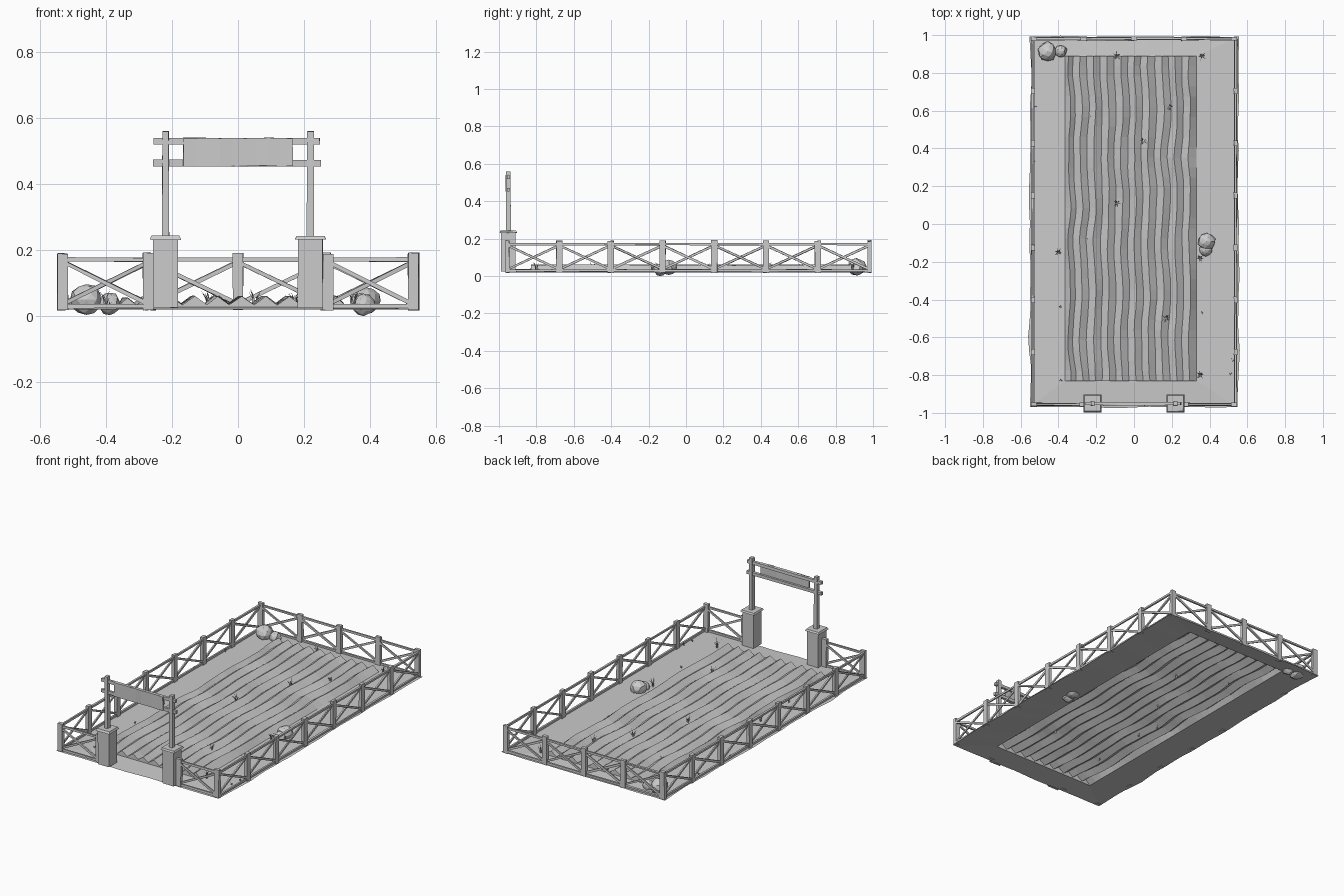
import bpy, bmesh, math, random
from mathutils import Vector, Matrix, noise

if "Cube" in bpy.data.objects:
    bpy.data.objects.remove(bpy.data.objects["Cube"])

random.seed(7)
UP = Vector((0, 0, 1))


def finish(name, bm, jitter=0.0):
    for v in bm.verts:
        v.co += Vector([random.uniform(-jitter, jitter) for _ in range(3)])
    me = bpy.data.meshes.new(name)
    bm.to_mesh(me)
    bm.free()
    ob = bpy.data.objects.new(name, me)
    bpy.context.collection.objects.link(ob)
    return ob


def box(bm, c, size, taper=1.0):
    vs = bmesh.ops.create_cube(bm, size=1)['verts']
    for v in vs:
        k = taper if v.co.z > 0 else 1.0
        v.co = Vector((v.co.x * size[0] * k, v.co.y * size[1] * k, v.co.z * size[2])) + Vector(c)


def beam(bm, a, b, side, width, depth):
    # box from a to b; depth runs along the horizontal vector side
    x = (b - a).normalized()
    z = x.cross(side).normalized()
    m = Matrix((x * (b - a).length, side * depth, z * width)).transposed().to_4x4()
    bmesh.ops.create_cube(bm, size=1, matrix=Matrix.Translation((a + b) / 2) @ m)


def fence(name, p0, p1, panels, start_post=True, end_post=True):
    bm = bmesh.new()
    p0, p1 = Vector(p0), Vector(p1)
    side = UP.cross((p1 - p0).normalized())
    pts = [p0.lerp(p1, i / panels) for i in range(panels + 1)]
    for i, p in enumerate(pts):
        if (i == 0 and not start_post) or (i == panels and not end_post):
            continue
        beam(bm, p + UP * 0.018, p + UP * random.uniform(0.186, 0.193), side, 0.032, 0.02)
    for a, b in zip(pts, pts[1:]):
        for z in (0.03, 0.171):
            beam(bm, a + UP * z, b + UP * z, side, 0.012, 0.011)
        for za, zb, off in ((0.036, 0.164, 0.004), (0.164, 0.036, -0.004)):
            beam(bm, a + UP * za + side * off, b + UP * zb + side * off, side, 0.012, 0.008)
    return finish(name, bm, 0.0013)


# furrowed soil: zigzag ridges with wavy lines, ends closed by skirts
XL, XR, Y0, Y1, RIM = -0.365, 0.33, -0.83, 0.89, 0.027
PITCH, ROWS = 0.0718, 32
cols = [(XR - PITCH * k / 2, 0.06 if k % 2 else 0.034) for k in range(19)]
cols += [(-0.342, 0.055), (XL, RIM)]
cols[0] = (XR, RIM)
bm = bmesh.new()
grid = []
for j in range(ROWS + 1):
    y = Y0 + (Y1 - Y0) * j / ROWS
    row = []
    for i, (x, z) in enumerate(cols):
        edge = i in (0, len(cols) - 1)
        wob = 0 if edge else 0.006 * math.sin(y * 13) + 0.008 * noise.noise((x * 9, y * 7, 1))
        dz = 0 if edge else 0.004 * noise.noise((x * 12, y * 6, 5))
        row.append(bm.verts.new((x + wob, y, z + dz)))
    grid.append(row)
for r0, r1 in zip(grid, grid[1:]):
    for i in range(len(cols) - 1):
        bm.faces.new((r0[i + 1], r0[i], r1[i], r1[i + 1]))
for row, flip in ((grid[0], 1), (grid[-1], 0)):
    low = [bm.verts.new((v.co.x, v.co.y, RIM)) for v in row]
    for i in range(len(row) - 1):
        f = [row[i], row[i + 1], low[i + 1], low[i]]
        bm.faces.new(f[::-1] if flip else f)
bmesh.ops.recalc_face_normals(bm, faces=bm.faces)
finish("furrows", bm)

# ground sheet: ring with a ragged outer edge around the furrows
bm = bmesh.new()


def rect_loop(x0, x1, y0, y1, nx=14, ny=26):
    c = [Vector((x0, y0)), Vector((x1, y0)), Vector((x1, y1)), Vector((x0, y1))]
    return [c[s].lerp(c[(s + 1) % 4], i / n)
            for s, n in enumerate((nx, ny, nx, ny)) for i in range(n)]


outer = []
for p in rect_loop(-0.551, 0.553, -0.971, 0.993):
    w = 1 + 0.022 * noise.noise((p.x * 6, p.y * 6, 3))
    wy = 1 + 0.008 * noise.noise((p.x * 7, p.y * 7, 9))
    outer.append(bm.verts.new((p.x * w, p.y * wy, 0.02)))
inner = [bm.verts.new((p.x, p.y, RIM)) for p in rect_loop(XL, XR, Y0, Y1)]
for i in range(len(outer)):
    k = (i + 1) % len(outer)
    bm.faces.new((outer[i], outer[k], inner[k], inner[i]))
finish("ground", bm)

# fences
FY, BY = -0.955, 0.981
fence("fence_left", (-0.535, FY, 0), (-0.535, BY, 0), 7, False, False)
fence("fence_right", (0.538, FY, 0), (0.538, BY, 0), 7, False, False)
fence("fence_back", (-0.53, BY, 0), (0.53, BY, 0), 4)
fence("fence_front_left", (-0.53, FY, 0), (-0.272, FY, 0), 1)
fence("fence_front_right", (0.272, FY, 0), (0.53, FY, 0), 1)

# gate: pillars, caps and tall posts
GY = -0.95
for s, side_name in ((-1, "left"), (1, "right")):
    x = s * 0.219
    bm = bmesh.new()
    box(bm, (x, GY, 0.129), (0.076, 0.078, 0.208), 0.98)
    finish("gate_pillar_" + side_name, bm, 0.001)
    bm = bmesh.new()
    box(bm, (x, GY, 0.237), (0.095, 0.094, 0.011), 0.88)
    finish("pillar_cap_" + side_name, bm, 0.001)
    bm = bmesh.new()
    box(bm, (x, GY, 0.4), (0.022, 0.026, 0.318), 0.92)
    finish("gate_post_" + side_name, bm, 0.001)

# sign: two rails through the posts and a ragged board
bm = bmesh.new()
box(bm, (-0.004, GY, 0.529), (0.502, 0.016, 0.019))
box(bm, (-0.003, GY, 0.463), (0.506, 0.016, 0.019))
finish("sign_rails", bm, 0.001)
bm = bmesh.new()
box(bm, (0, GY - 0.008, 0.496), (0.33, 0.01, 0.085))
edges = [e for e in bm.edges if abs(e.verts[0].co.x - e.verts[1].co.x) > 0.1]
bmesh.ops.subdivide_edges(bm, edges=edges, cuts=8)
finish("sign_board", bm, 0.0015)

# rocks: lumpy low-poly balls
rocks = [(-0.458, 0.912, 0.05, 0.05, 0.046), (-0.388, 0.915, 0.038, 0.033, 0.034),
         (0.385, -0.092, 0.046, 0.045, 0.042), (0.38, -0.137, 0.034, 0.034, 0.034)]
for n, (x, y, z, r, h) in enumerate(rocks):
    bm = bmesh.new()
    bmesh.ops.create_icosphere(bm, subdivisions=2, radius=1)
    for v in bm.verts:
        k = 1 + 0.16 * noise.noise(v.co * 1.5 + Vector((n * 5, 0, 0)))
        v.co = Vector((x + v.co.x * r * k, y + v.co.y * r * k, max(0, z + v.co.z * h * k)))
    finish("rock_%d" % (n + 1), bm)

# grass: tufts of thin bent blades
big = [(-0.09, 0.89), (0.36, 0.89), (0.19, 0.62), (0.05, 0.44), (-0.09, 0.11),
       (-0.4, -0.15), (0.17, -0.5), (0.35, -0.8), (0.35, -0.18)]
small = [(-0.52, 0.62), (-0.23, 0.58), (-0.53, 0.33), (-0.24, -0.08), (-0.22, -0.22), (0.36, -0.47),
         (-0.39, -0.44), (-0.22, -0.57), (-0.39, -0.83), (0.52, -0.72), (0.51, -0.79)]
bm = bmesh.new()
for spots, count, height in ((big, 7, 0.05), (small, 4, 0.02)):
    for x, y in spots:
        for i in range(count):
            a = math.tau * i / count + random.uniform(-0.4, 0.4)
            d = Vector((math.cos(a), math.sin(a), 0))
            t = Vector((-d.y, d.x, 0)) * height * 0.06
            h = height * random.uniform(0.55, 1.1)
            o = Vector((x, y, 0.027)) + d * 0.003
            m = o + d * h * 0.12 + UP * h * 0.6
            tip = o + d * h * 0.45 + UP * h
            v = [bm.verts.new(c) for c in (o - t, o + t, m + t * 0.8, m - t * 0.8, tip)]
            bm.faces.new(v[:4])
            bm.faces.new((v[3], v[2], v[4]))
finish("grass_tufts", bm)
